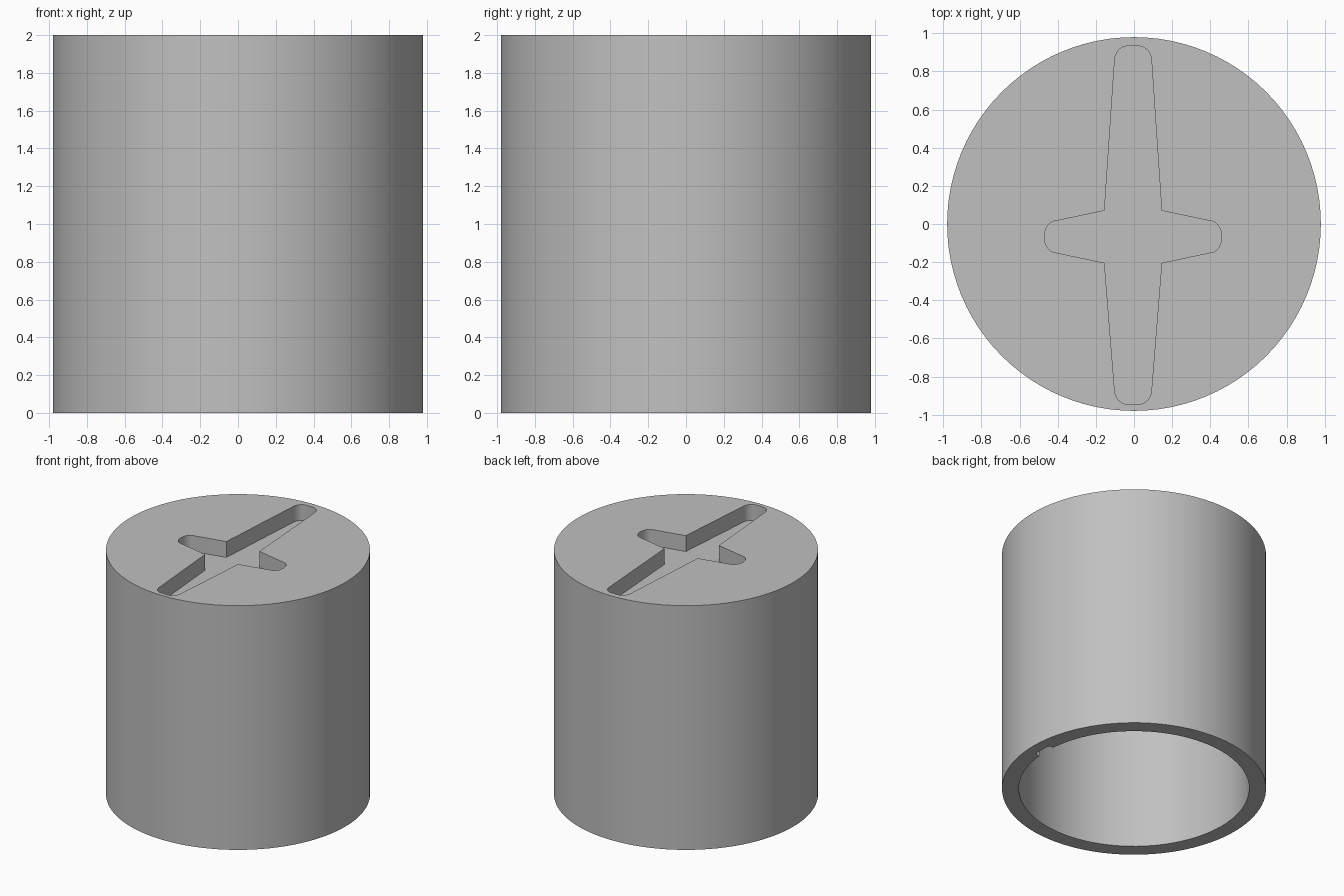
import bpy, bmesh, math

if "Cube" in bpy.data.objects:
    bpy.data.objects.remove(bpy.data.objects["Cube"])

R, BORE, H = 0.98, 0.855, 2.0      # outer radius, bore radius, height
CX, CY = -0.005, -0.067            # centre of the cross recess
RECESS, CAP = 0.13, 0.26           # recess depth, end cap thickness

grey = bpy.data.materials.new("grey")
grey.diffuse_color = (0.53, 0.53, 0.53, 1)
grey.use_nodes = True
grey.node_tree.nodes["Principled BSDF"].inputs["Base Color"].default_value = grey.diffuse_color


def prism(name, points, z0, z1):
    """Closed solid from a counter-clockwise outline."""
    bm = bmesh.new()
    low = [bm.verts.new((x, y, z0)) for x, y in points]
    high = [bm.verts.new((x, y, z1)) for x, y in points]
    bm.faces.new(high)
    bm.faces.new(low[::-1])
    n = len(points)
    for i in range(n):
        j = (i + 1) % n
        bm.faces.new((low[i], low[j], high[j], high[i]))
    mesh = bpy.data.meshes.new(name)
    bm.to_mesh(mesh)
    bm.free()
    mesh.materials.append(grey)
    ob = bpy.data.objects.new(name, mesh)
    bpy.context.collection.objects.link(ob)
    return ob


def circle(r, n=96):
    return [(r * math.cos(2 * math.pi * i / n), r * math.sin(2 * math.pi * i / n))
            for i in range(n)]


def arm(angle, root, root_half, start, tip, flat, half, n=8):
    """Tapered arm with a rounded tip, turned to the given angle."""
    pts = [(root, -root_half)]
    for side in (-1, 1):
        for i in range(n + 1):
            t = math.pi / 2 * i / n
            if side > 0:
                t = math.pi / 2 - t
            u = start + (tip - start) * math.sin(t)
            pts.append((u, side * (flat + (half - flat) * math.cos(t))))
    out = []
    for p in pts:
        if not out or math.dist(p, out[-1]) > 1e-5:
            out.append(p)
    c, s = math.cos(angle), math.sin(angle)
    return [(CX + u * c - v * s, CY + u * s + v * c) for u, v in out]


# Cross outline: short side arms, long front and back arms
cross = (arm(0, 0.15, 0.137, 0.405, 0.465, 0.0, 0.083)
         + arm(math.pi / 2, 0.137, 0.15, 0.92, 1.0, 0.03, 0.097)
         + arm(math.pi, 0.15, 0.137, 0.405, 0.465, 0.0, 0.083)
         + arm(-math.pi / 2, 0.137, 0.15, 0.80, 0.878, 0.03, 0.097))

# Hollow capped cylinder with a cross recess on top and a small notch in the bore
body = prism("cylinder_body", circle(R), 0, H)
notch = [(0.8, -0.08), (0.88, -0.08), (0.895, -0.05), (0.895, 0.05), (0.88, 0.08), (0.8, 0.08)]
cutters = [prism("bore_cutter", circle(BORE), -0.1, H - CAP),
           prism("cross_cutter", cross, H - RECESS, H + 0.1),
           prism("notch_cutter", notch, -0.05, 0.12)]
for cutter in cutters:
    cutter.hide_render = True
    cutter.hide_set(True)
    mod = body.modifiers.new(cutter.name, 'BOOLEAN')
    mod.operation = 'DIFFERENCE'
    mod.solver = 'EXACT'
    mod.object = cutter

# Apply the cuts, then smooth the round walls
bpy.context.view_layer.objects.active = body
body.select_set(True)
for mod in list(body.modifiers):
    bpy.ops.object.modifier_apply(modifier=mod.name)
for cutter in cutters:
    bpy.data.objects.remove(cutter)
bpy.ops.object.shade_smooth_by_angle(angle=math.radians(30))
